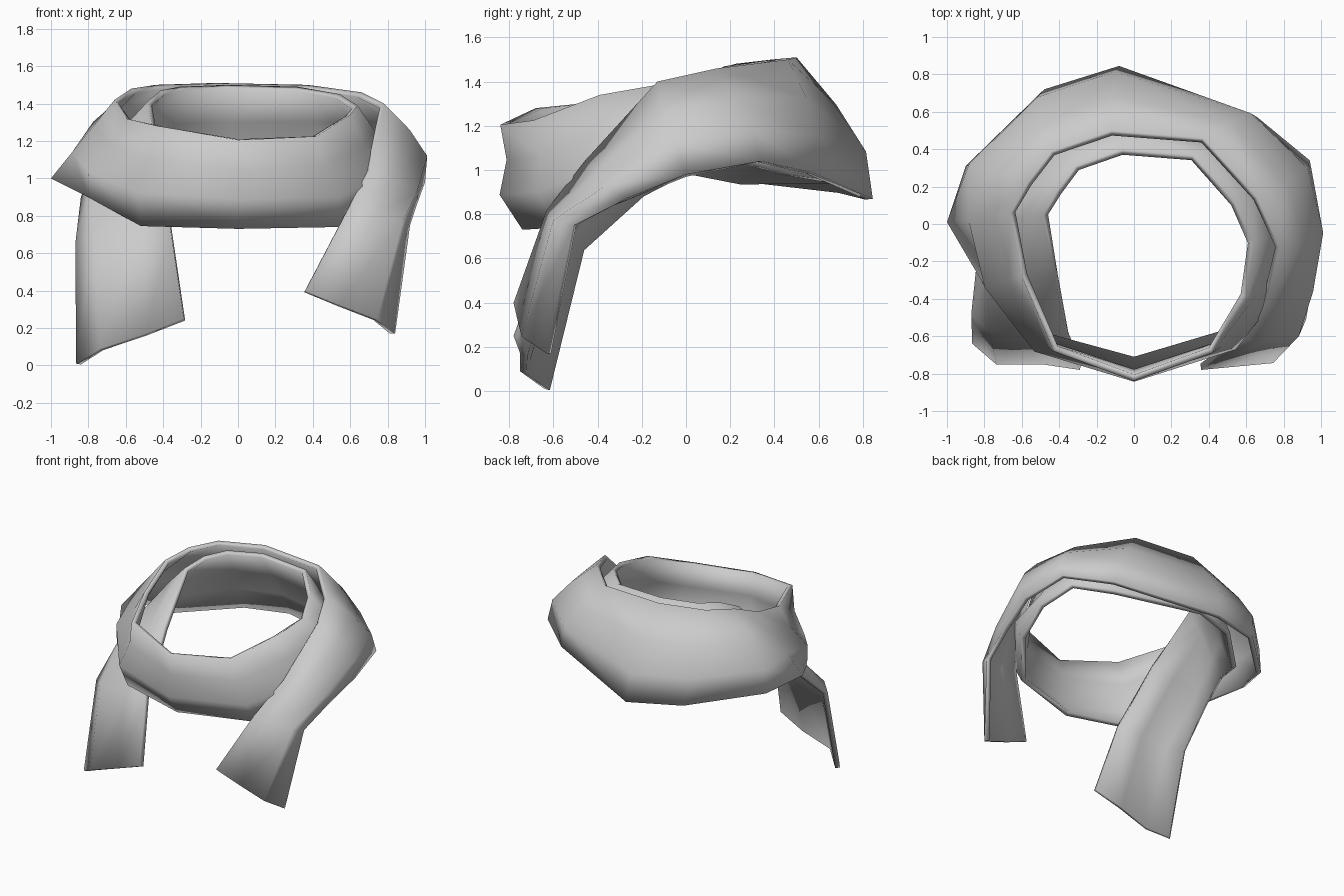
import bpy, bmesh
from mathutils import Vector

if "Cube" in bpy.data.objects:
    bpy.data.objects.remove(bpy.data.objects["Cube"])

wool = bpy.data.materials.new("grey wool")
wool.diffuse_color = (0.6, 0.6, 0.6, 1)
wool.use_nodes = True
wool.node_tree.nodes["Principled BSDF"].inputs["Base Color"].default_value = wool.diffuse_color

# Each station across the cloth: upper edge x, y, z, then lower edge x, y, z
right_tail = [
    (.36, -.78, .40, .84, -.63, .17),
    (.58, -.63, .82, .92, -.51, .75),
    (.70, -.45, 1.05, .96, -.27, .87),
]
back = [
    (.78, -.13, 1.40, 1.0, 0, .98),
    (.66, .14, 1.46, .94, .34, 1.04),
    (.37, .46, 1.50, .66, .57, .99),
    (-.12, .50, 1.51, -.08, .845, .87),
    (-.44, .39, 1.50, -.48, .72, .90),
]
back_left = [(-.57, .22, 1.48, -.90, .31, .95)]
corner = [(-.66, .06, 1.42, -1.0, .01, 1.0)]
front = [
    (-.60, -.28, 1.32, -.80, -.33, .90),
    (-.43, -.68, 1.28, -.52, -.60, .745),
    (0, -.84, 1.205, 0, -.74, .73),
    (.42, -.69, 1.225, .54, -.58, .74),
    (.60, -.39, 1.34, .80, -.28, .86),
]
left_tail = [
    (-.42, -.30, 1.10, -.84, -.20, .90),
    (-.36, -.61, .72, -.87, -.48, .65),
    (-.29, -.78, .25, -.865, -.64, .01),
]


# The inner turn follows the outer one, drawn in towards the neck
def tuck(s):
    x, y, z, u, v, w = s
    return (x * .78 + .03, y * .8, z - .01, u * .83 + .03, v * .84, max(w, .95))


inner = [tuck(s) for s in back + back_left + corner]

# Parts in order along the cloth, with outward bulge at 1/3 and 2/3 of the width
PARTS = [(right_tail, .04, .09), (back, .065, .085), (back_left, .1, .1),
         (corner, 0, 0), (front, .005, .07), (inner, .02, .02),
         (left_tail, .02, .09)]

# Folded strip of cloth
bm = bmesh.new()
rows = []
for stations, b1, b2 in PARTS:
    for s in stations:
        up, low = Vector(s[:3]), Vector(s[3:])
        row = []
        for i, bulge in enumerate((0, b1, b2, 0)):
            p = up.lerp(low, i / 3)
            row.append(bm.verts.new(p + Vector((p.x, p.y, 0)).normalized() * bulge))
        rows.append(row)
for a, b in zip(rows, rows[1:]):
    for i in range(3):
        bm.faces.new((a[i], a[i + 1], b[i + 1], b[i]))
mesh = bpy.data.meshes.new("scarf")
bm.to_mesh(mesh)
bm.free()
mesh.materials.append(wool)
scarf = bpy.data.objects.new("scarf", mesh)
bpy.context.collection.objects.link(scarf)

# Cloth thickness, added towards the neck
thick = scarf.modifiers.new("thickness", "SOLIDIFY")
thick.thickness = 0.035
thick.offset = -1
bpy.context.view_layer.objects.active = scarf
scarf.select_set(True)
bpy.ops.object.modifier_apply(modifier="thickness")
bpy.ops.object.shade_smooth_by_angle(angle=1.7)
